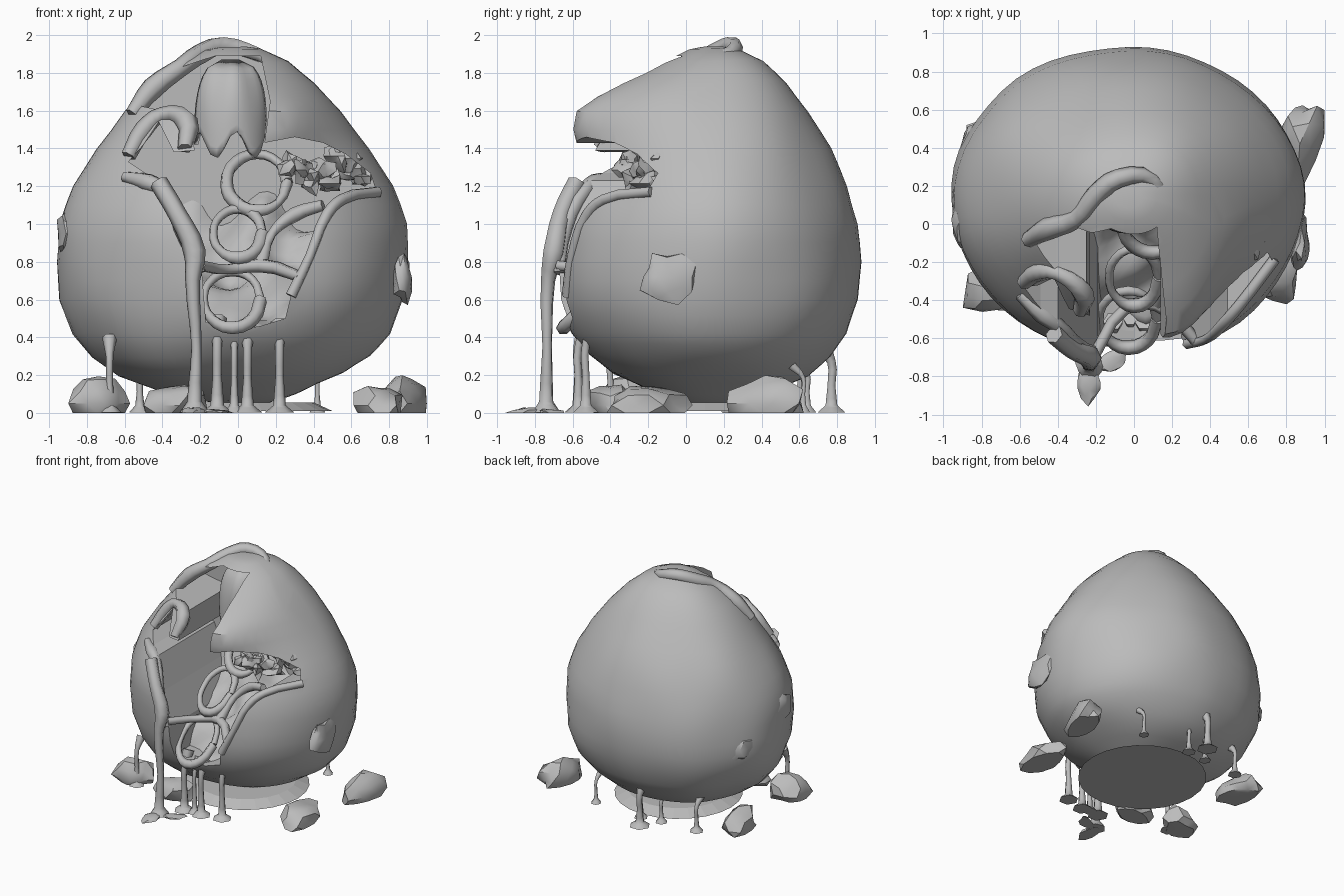
import bpy, bmesh, math, random
from mathutils import Vector, noise

if "Cube" in bpy.data.objects:
    bpy.data.objects.remove(bpy.data.objects["Cube"])

random.seed(4)
grey = bpy.data.materials.new("shell_grey")
grey.diffuse_color = (0.5, 0.5, 0.5, 1)
grey.use_nodes = True
grey.node_tree.nodes["Principled BSDF"].inputs["Base Color"].default_value = grey.diffuse_color

CX, RX, RY = -0.03, 0.93, 0.81
PROFILE = [(0.04, 0.0), (0.06, 0.2), (0.1, 0.36), (0.2, 0.64), (0.3, 0.79), (0.42, 0.9),
           (0.6, 0.98), (0.8, 1.0), (1.0, 0.98), (1.2, 0.9), (1.4, 0.78), (1.6, 0.62),
           (1.75, 0.47), (1.86, 0.32), (1.92, 0.16), (1.94, 0.0)]


def width(z):
    for (a, ka), (b, kb) in zip(PROFILE, PROFILE[1:]):
        if a <= z <= b:
            return ka + (kb - ka) * (z - a) / (b - a)
    return 0


def mid_y(z):
    return 0.12 + 0.04 * max(0, z - 1)


def front(x, z, out=0.0):
    """Point on the front of the shell at a given x and z."""
    h = width(z) ** 2 - ((x - CX) / RX) ** 2
    return (x, mid_y(z) - RY * math.sqrt(max(h, 0)) - out, z)


def finish(name, bm, smooth=40):
    bmesh.ops.recalc_face_normals(bm, faces=bm.faces)
    me = bpy.data.meshes.new(name)
    bm.to_mesh(me)
    bm.free()
    ob = bpy.data.objects.new(name, me)
    bpy.context.collection.objects.link(ob)
    me.materials.append(grey)
    select(ob)
    if smooth:
        bpy.ops.object.shade_smooth_by_angle(angle=math.radians(smooth))
    return ob


def select(ob):
    bpy.ops.object.select_all(action='DESELECT')
    ob.select_set(True)
    bpy.context.view_layer.objects.active = ob


def egg(bm, scale, bump, freq):
    """Egg surface of revolution with gentle lumps and a lifted upper flap."""
    zs = []
    for (a, _), (b, _) in zip(PROFILE, PROFILE[1:]):
        zs += [a, (a + b) / 2]
    rings, n = [], 56
    for z in zs[1:]:
        ring = []
        for i in range(n):
            t = math.tau * i / n
            p = Vector((CX + RX * width(z) * math.cos(t), mid_y(z) + RY * width(z) * math.sin(t), z))
            mid = Vector((CX, mid_y(z), 0.9))
            s = scale + bump * noise.noise(p * freq)
            p = mid + (p - mid) * s
            if p.y < 0.15:
                p.y -= 0.26 * math.exp(-((p.x - 0.22) / 0.3) ** 2 - ((z - 1.6) / 0.2) ** 2)
            p.z = max(p.z, 0.04)
            ring.append(bm.verts.new(p))
        rings.append(ring)
    for r, s in zip(rings, rings[1:]):
        for i in range(n):
            j = (i + 1) % n
            bm.faces.new((r[i], r[j], s[j], s[i]))
    bm.faces.new(rings[0][::-1])
    bm.faces.new(rings[-1])


def prism(pts, y0, y1):
    bm = bmesh.new()
    a = [bm.verts.new((x, y0, z)) for x, z in pts]
    b = [bm.verts.new((x, y1, z)) for x, z in pts]
    bm.faces.new(a)
    bm.faces.new(b[::-1])
    for i in range(len(a)):
        j = (i + 1) % len(a)
        bm.faces.new((a[i], b[i], b[j], a[j]))
    return finish("opening_cutter", bm, 0)


def cut(ob, cutter):
    cutter.hide_render = True
    m = ob.modifiers.new("cut", 'BOOLEAN')
    m.operation, m.solver, m.object = 'DIFFERENCE', 'EXACT', cutter
    select(ob)
    bpy.ops.object.modifier_apply(modifier="cut")
    bpy.data.objects.remove(cutter)


def tube(name, pts, radii):
    cu = bpy.data.curves.new(name, 'CURVE')
    cu.dimensions, cu.bevel_depth, cu.bevel_resolution = '3D', 1.0, 1
    cu.resolution_u, cu.use_fill_caps = 3, True
    sp = cu.splines.new('BEZIER')
    sp.bezier_points.add(len(pts) - 1)
    for b, p, r in zip(sp.bezier_points, pts, radii):
        b.co, b.radius = p, r
        b.handle_left_type = b.handle_right_type = 'AUTO'
    ob = bpy.data.objects.new(name, cu)
    bpy.context.collection.objects.link(ob)
    cu.materials.append(grey)
    select(ob)
    bpy.ops.object.convert(target='MESH')


def sheet(name, f, nu, nv, thick):
    bm = bmesh.new()
    g = [[bm.verts.new(f(i / nu, j / nv)) for j in range(nv + 1)] for i in range(nu + 1)]
    for i in range(nu):
        for j in range(nv):
            bm.faces.new((g[i][j], g[i + 1][j], g[i + 1][j + 1], g[i][j + 1]))
    ob = finish(name, bm, 50)
    ob.modifiers.new("thickness", 'SOLIDIFY').thickness = thick


def stone(name, pos, size, turn, lumps=0.5):
    bm = bmesh.new()
    bmesh.ops.create_icosphere(bm, subdivisions=2, radius=1)
    c, s = math.cos(turn), math.sin(turn)
    for v in bm.verts:
        k = 1 + lumps * noise.noise(v.co * 1.1 + Vector(pos) * 7)
        x, y, z = v.co.x * size[0] * k, v.co.y * size[1] * k, v.co.z * size[2] * k
        v.co = (pos[0] + c * x - s * y, pos[1] + s * x + c * y, max(0, pos[2] + z))
    finish(name, bm, 35)


# broken egg shell: outer and inner wall, then the jagged opening
bm = bmesh.new()
egg(bm, 1.0, 0.025, 2.2)
egg(bm, 0.93, 0.05, 3.5)
shell = finish("egg_shell", bm)
OPENING = [(.12, 1.89), (.17, 1.65), (.14, 1.43), (.3, 1.46), (.45, 1.43), (.57, 1.37), (.7, 1.27),
           (.74, 1.15), (.6, 1.14), (.49, 1.1), (.4, .88), (.3, .7), (.25, .5), (.12, .46), (0, .44),
           (-.17, .48), (-.19, .73), (-.3, .98), (-.4, 1.23), (-.49, 1.27), (-.58, 1.33), (-.5, 1.42),
           (-.42, 1.54), (-.34, 1.38), (-.23, 1.39), (-.25, 1.58), (-.4, 1.6), (-.54, 1.63),
           (-.42, 1.74), (-.33, 1.82), (-.12, 1.89)]
cut(shell, prism(OPENING, -2, 0.25))
select(shell)
bpy.ops.object.shade_smooth_by_angle(angle=math.radians(40))

# ragged ropes along the rim
tube("top_rim", [front(-.56, 1.58), front(-.45, 1.72), (-.3, .03, 1.83), (-.2, .15, 1.9),
                 (-.08, .24, 1.945), (.1, .23, 1.9), (.15, .1, 1.87)],
     [.04, .06, .05, .055, .05, .04, .03])
tube("left_rim", [front(-.58, 1.36), front(-.5, 1.5), front(-.4, 1.58), front(-.27, 1.54), front(-.28, 1.4)],
     [.04, .05, .04, .06, .04])
tube("left_lip", [front(-.6, 1.25), front(-.48, 1.22), front(-.4, 1.18), front(-.3, .98), front(-.2, .74)],
     [.03, .05, .04, .045, .03])
tube("right_lip", [front(.74, 1.17), front(.55, 1.13), front(.47, 1.05), front(.38, .83), front(.28, .62)],
     [.03, .03, .03, .025, .03])

# sloping lumpy membrane inside, and the curled tongue under the top
def lining(u, v):
    p = Vector((-.5 + u * 1.02, -.5 + .95 * v + .5 * (u - .5) ** 2 * (1 - v), .42 + .85 * v ** 1.2))
    return p + Vector((0, -.12, .14)) * noise.noise(p * 4)


def tongue(u, v):
    a, d = (u - .5) * 2.6, math.sqrt(max(0, 1 - v ** 3))
    return (-.04 + .2 * math.sin(a) * (.25 + .75 * d), .15 - .2 * math.cos(a) * d,
            1.42 + .45 * v + .07 * math.sin(u * 14) * (1 - v))


sheet("inner_membrane", lining, 20, 20, .02)
sheet("curled_tongue", tongue, 14, 10, .025)

# stretched web rings across the opening
for x, y, z, rx, rz in [(-.03, -.5, .6, .15, .15), (0, -.28, .95, .13, .13), (.1, 0, 1.22, .16, .15)]:
    pts = [(x + rx * math.cos(t), y + .15 * math.sin(t), z + rz * math.sin(t))
           for t in [math.tau * i / 8 for i in range(9)]]
    tube("web_ring", pts, [.02 + .02 * random.random() for _ in pts])
tube("web_bridge", [front(-.2, .78), (-.05, -.45, .76), (.12, -.42, .78), front(.33, .72)], [.03, .03, .04, .03])
tube("web_strand", [(.12, -.42, .78), (.18, -.3, .95), (.3, -.25, 1.05), (.45, -.3, 1.1)], [.04, .025, .04, .03])

# crumpled clots behind the side crack
for i in range(9):
    stone("clot", (.3 + .045 * i, -.32 + .03 * i, 1.2 + .17 * random.random()), (.07, .05, .06), i, 1.2)

# dripping strands with flared feet: x, y, top height, thickness
DRIPS = [(-.68, -.4, .4, .018), (-.11, -.57, .5, .024), (-.02, -.56, .46, .016), (.05, -.57, .46, .022),
         (.22, -.53, .48, .022), (-.1, .77, .36, .024), (-.02, .64, .28, .016), (.42, .62, .25, .012),
         (-.52, .6, .28, .016), (-.2, .62, .24, .014)]
for x, y, h, r in DRIPS:
    tube("drip", [(x, y + (.06 if y < 0 else -.06), h), (x, y, h * .75), (x, y, h * .4), (x, y, .04),
                  (x, y, .003)], [r * 2.2, r * 1.1, r, r * 1.5, r * 3.5])
tube("long_drip", [(-.42, -.58, 1.22), (-.32, -.66, 1.05), (-.23, -.7, .85), (-.24, -.73, .7), (-.22, -.735, .35),
                   (-.23, -.74, .06), (-.23, -.74, .003)], [.05, .05, .06, .04, .027, .04, .08])
stone("drip_foot", (-.24, -.83, 0), (.06, .1, .03), 0)
stone("drip_foot", (-.12, -.72, 0), (.1, .05, .02), .5)

# fallen shell pieces on the floor
stone("shell_piece", (.87, .42, .05), (.11, .2, .13), -.25)
stone("shell_piece", (.74, -.21, .04), (.13, .23, .11), .1)
stone("shell_piece", (-.74, -.34, .05), (.16, .13, .14), .3)
stone("shell_piece", (-.75, .36, .05), (.13, .18, .12), .2)
stone("shell_piece", (-.31, -.4, .04), (.17, .12, .13), 0)

# raised cracked chips on the sides
stone("side_chip", (.87, -.1, .72), (.05, .14, .13), 0)
stone("side_chip", (-.91, .02, .95), (.05, .13, .12), 0)
stone("side_chip", (-.84, .45, .75), (.06, .13, .14), -.5)

# flat puddle under the egg
bm = bmesh.new()
bmesh.ops.create_cone(bm, cap_ends=True, segments=24, radius1=.5, radius2=.4, depth=.04)
for v in bm.verts:
    v.co += Vector((0, .1, .03 + .006 * (v.index % 2)))
finish("puddle", bm, 0)
